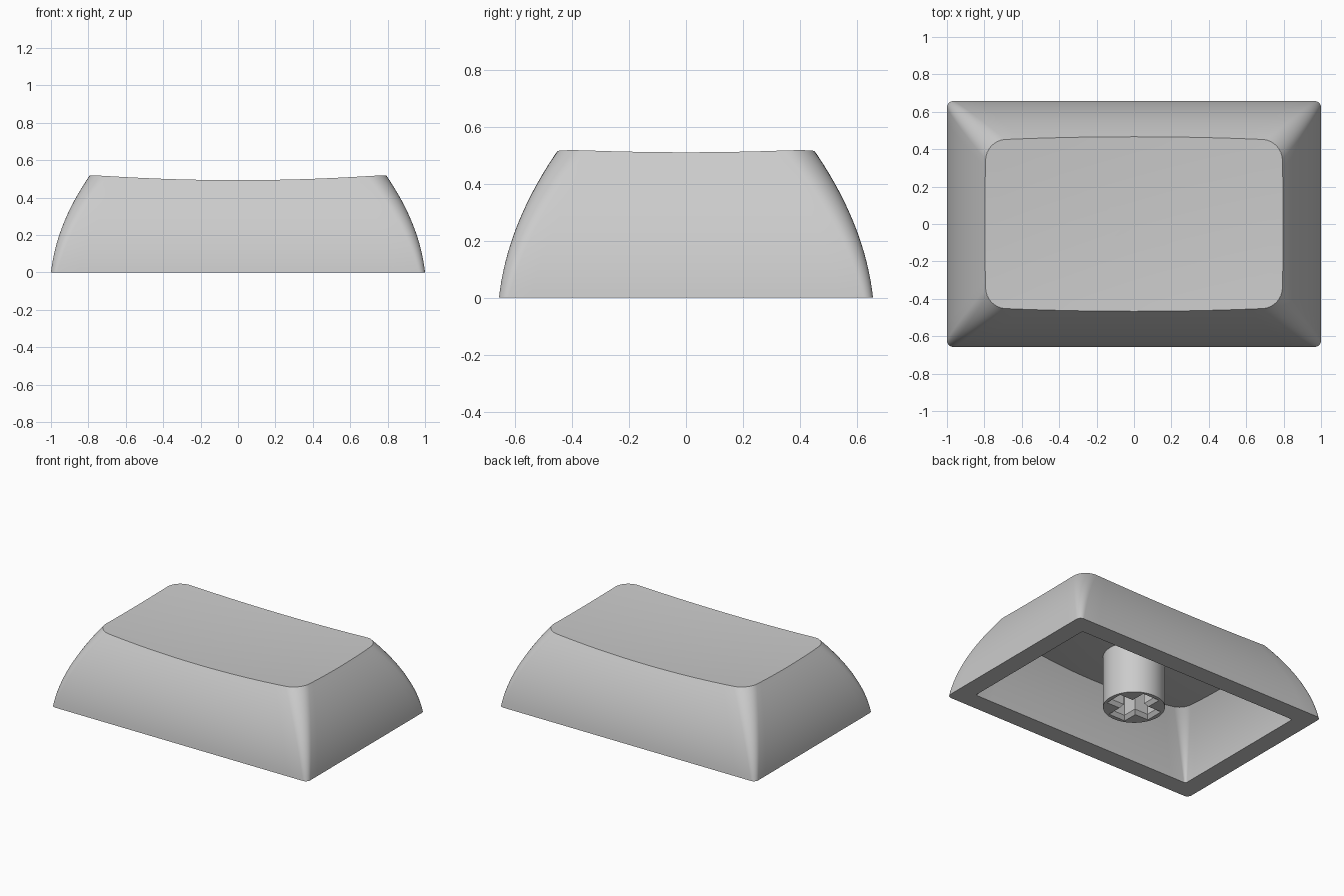
import bpy, bmesh, math

cube = bpy.data.objects.get("Cube")
if cube:
    bpy.data.objects.remove(cube, do_unlink=True)

grey = bpy.data.materials.new("light_grey_plastic")
grey.use_nodes = True
colour = (0.6, 0.6, 0.6, 1)
grey.diffuse_color = colour
grey.node_tree.nodes["Principled BSDF"].inputs["Base Color"].default_value = colour

HALF_X, HALF_Y = 1.0, 0.657
WALL = 0.13
TOP_BOWL = (0.481, 0.047, 0.056)      # centre height, curvature along x and y
CEILING_BOWL = (0.362, 0.095, 0.095)
SIDE_STEPS, ARC_STEPS, LEVELS, CAP_RINGS = 16, 8, 16, 10


def dish(bowl, x, y):
    """Height of a shallow dished surface."""
    return bowl[0] + bowl[1] * x * x + bowl[2] * y * y


def inset(z):
    """How far the curved side leans inward at a height."""
    return 0.11 * z + 0.56 * z * z


def outline(offset, z, base_radius):
    """Rounded rectangle around the body at one height, counter-clockwise."""
    d = offset + inset(z)
    hx, hy = HALF_X - d, HALF_Y - d
    r = base_radius + 0.14 * z
    points = []
    corners = ((1, 1), (-1, 1), (-1, -1), (1, -1))
    for i, (sx, sy) in enumerate(corners):
        for k in range(ARC_STEPS + 1):
            a = math.pi / 2 * (i + k / ARC_STEPS)
            points.append((sx * (hx - r) + r * math.cos(a),
                           sy * (hy - r) + r * math.sin(a)))
        # straight run to the start of the next corner
        nx, ny = corners[(i + 1) % 4]
        a = math.pi / 2 * (i + 1)
        end = (nx * (hx - r) + r * math.cos(a), ny * (hy - r) + r * math.sin(a))
        start = points[-1]
        for k in range(1, SIDE_STEPS):
            t = k / SIDE_STEPS
            points.append(tuple(s + (e - s) * t for s, e in zip(start, end)))
    return points


def bridge(bm, a, b):
    for i in range(len(a)):
        j = (i + 1) % len(a)
        bm.faces.new((a[i], a[j], b[j], b[i]))


def dome(bm, offset, bowl, base_radius):
    """Curved sides closed by a dished cap; returns the open bottom ring."""
    count = len(outline(offset, 0, base_radius))
    tops = []
    for i in range(count):
        z = bowl[0]
        for _ in range(8):
            z = dish(bowl, *outline(offset, z, base_radius)[i])
        tops.append(z)
    rings = []
    for level in range(LEVELS + 1):
        ring = []
        for i, top in enumerate(tops):
            z = top * level / LEVELS
            x, y = outline(offset, z, base_radius)[i]
            ring.append(bm.verts.new((x, y, z)))
        rings.append(ring)
    rim = [v.co.copy() for v in rings[-1]]
    for k in range(CAP_RINGS - 1, 0, -1):
        s = k / CAP_RINGS
        rings.append([bm.verts.new((p.x * s, p.y * s, dish(bowl, p.x * s, p.y * s)))
                      for p in rim])
    for a, b in zip(rings, rings[1:]):
        bridge(bm, a, b)
    centre = bm.verts.new((0, 0, bowl[0]))
    last = rings[-1]
    for i in range(count):
        bm.faces.new((last[i], last[(i + 1) % count], centre))
    return rings[0]


def finish(name, bm):
    bmesh.ops.recalc_face_normals(bm, faces=bm.faces)
    mesh = bpy.data.meshes.new(name)
    bm.to_mesh(mesh)
    bm.free()
    mesh.materials.append(grey)
    obj = bpy.data.objects.new(name, mesh)
    bpy.context.collection.objects.link(obj)
    return obj


def smooth(obj):
    bpy.ops.object.select_all(action="DESELECT")
    obj.select_set(True)
    bpy.context.view_layer.objects.active = obj
    bpy.ops.object.shade_smooth_by_angle(angle=math.radians(30))


# Hollow cap: outer shell and cavity joined by the flat bottom rim
bm = bmesh.new()
outer = dome(bm, 0, TOP_BOWL, 0.034)
inner = dome(bm, WALL, CEILING_BOWL, 0.015)
bridge(bm, outer, inner)
smooth(finish("cap_shell", bm))

# Mounting stem hanging from the ceiling
bm = bmesh.new()
bmesh.ops.create_cone(bm, cap_ends=True, segments=64, radius1=0.197, radius2=0.197, depth=0.38)
bmesh.ops.translate(bm, verts=bm.verts, vec=(0, 0, 0.19))
stem = finish("mounting_stem", bm)

# Cross-shaped socket cut into the stem from below, with a chamfered mouth
for name, hx, hy in (("socket_cutter_x", 0.15, 0.046), ("socket_cutter_y", 0.046, 0.15)):
    bm = bmesh.new()
    levels = ((-0.02, 0.035), (0.025, 0), (0.3, 0))
    rings = [[bm.verts.new((sx * (hx + grow), sy * (hy + grow), z))
              for sx, sy in ((1, 1), (-1, 1), (-1, -1), (1, -1))] for z, grow in levels]
    for a, b in zip(rings, rings[1:]):
        bridge(bm, a, b)
    bm.faces.new(rings[0])
    bm.faces.new(rings[-1])
    cutter = finish(name, bm)
    cutter.hide_render = True
    cut = stem.modifiers.new(name, "BOOLEAN")
    cut.operation = "DIFFERENCE"
    cut.solver = "EXACT"
    cut.object = cutter
    bpy.ops.object.select_all(action="DESELECT")
    stem.select_set(True)
    bpy.context.view_layer.objects.active = stem
    bpy.ops.object.modifier_apply(modifier=name)
    bpy.data.objects.remove(cutter, do_unlink=True)
smooth(stem)
